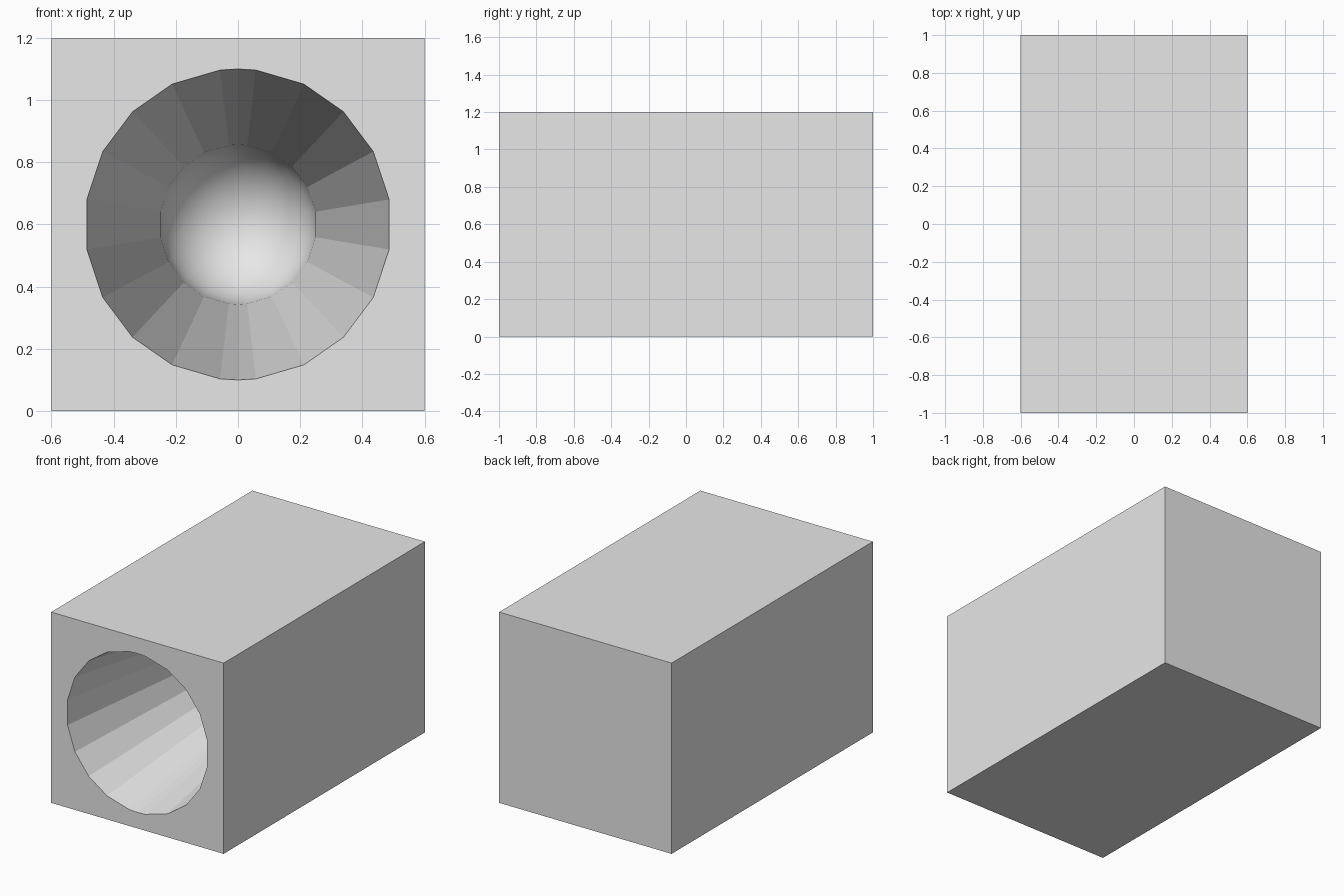
import bpy, bmesh, math

cube = bpy.data.objects.get("Cube")
if cube:
    bpy.data.objects.remove(cube, do_unlink=True)

WIDTH, LENGTH, MID = 1.2, 2.0, 0.6
MOUTH, THROAT = 0.5, 0.257      # bore radii at the front and at the dome
BORE = 1.5                      # length of the tapered wall
DOME_STEPS = 8

# Grey surface colour
grey = bpy.data.materials.new("plain_grey")
grey.use_nodes = True
grey.diffuse_color = (0.8, 0.8, 0.8, 1)
grey.node_tree.nodes["Principled BSDF"].inputs["Base Color"].default_value = (0.8, 0.8, 0.8, 1)

# Bore outline: one quarter of angles, mirrored to a full turn
quarter = [9.25, 28, 46.5, 64.5, 83.3]
half = quarter + [90] + [180 - a for a in reversed(quarter)]
angles = [math.radians(a) for a in half + [a + 180 for a in half]]

bm = bmesh.new()


def ring(radius, y):
    return [bm.verts.new((0.985 * radius * math.cos(a), y, MID + radius * math.sin(a)))
            for a in angles]


def bridge(first, second, smooth):
    n = len(first)
    for i in range(n):
        j = (i + 1) % n
        face = bm.faces.new((first[i], first[j], second[j], second[i]))
        face.smooth = smooth


# Outer block, with its front face opened
bmesh.ops.create_cube(bm, size=1)
for v in bm.verts:
    v.co = (v.co.x * WIDTH, v.co.y * LENGTH, v.co.z * WIDTH + MID)
front = min(bm.faces, key=lambda f: f.calc_center_median().y)
outline = list(front.edges)
bmesh.ops.delete(bm, geom=[front], context='FACES_ONLY')

# Tapered bore wall, flat facets
mouth = ring(MOUTH, -LENGTH / 2)
throat_y = BORE - LENGTH / 2
previous = ring(THROAT, throat_y)
bridge(mouth, previous, False)

# Rounded bore end, smooth
for k in range(1, DOME_STEPS):
    t = math.pi / 2 * k / DOME_STEPS
    current = ring(THROAT * math.cos(t), throat_y + THROAT * math.sin(t))
    bridge(previous, current, True)
    previous = current
tip = bm.verts.new((0, throat_y + THROAT, MID))
for i, v in enumerate(previous):
    bm.faces.new((v, previous[(i + 1) % len(previous)], tip)).smooth = True

# Front face around the bore mouth
rim = [bm.edges.get((v, mouth[(i + 1) % len(mouth)])) for i, v in enumerate(mouth)]
bmesh.ops.triangle_fill(bm, edges=outline + rim, use_beauty=True, normal=(0, -1, 0))

bmesh.ops.recalc_face_normals(bm, faces=bm.faces)
mesh = bpy.data.meshes.new("bored_block")
bm.to_mesh(mesh)
bm.free()
mesh.materials.append(grey)
block = bpy.data.objects.new("bored_block", mesh)
bpy.context.collection.objects.link(block)
